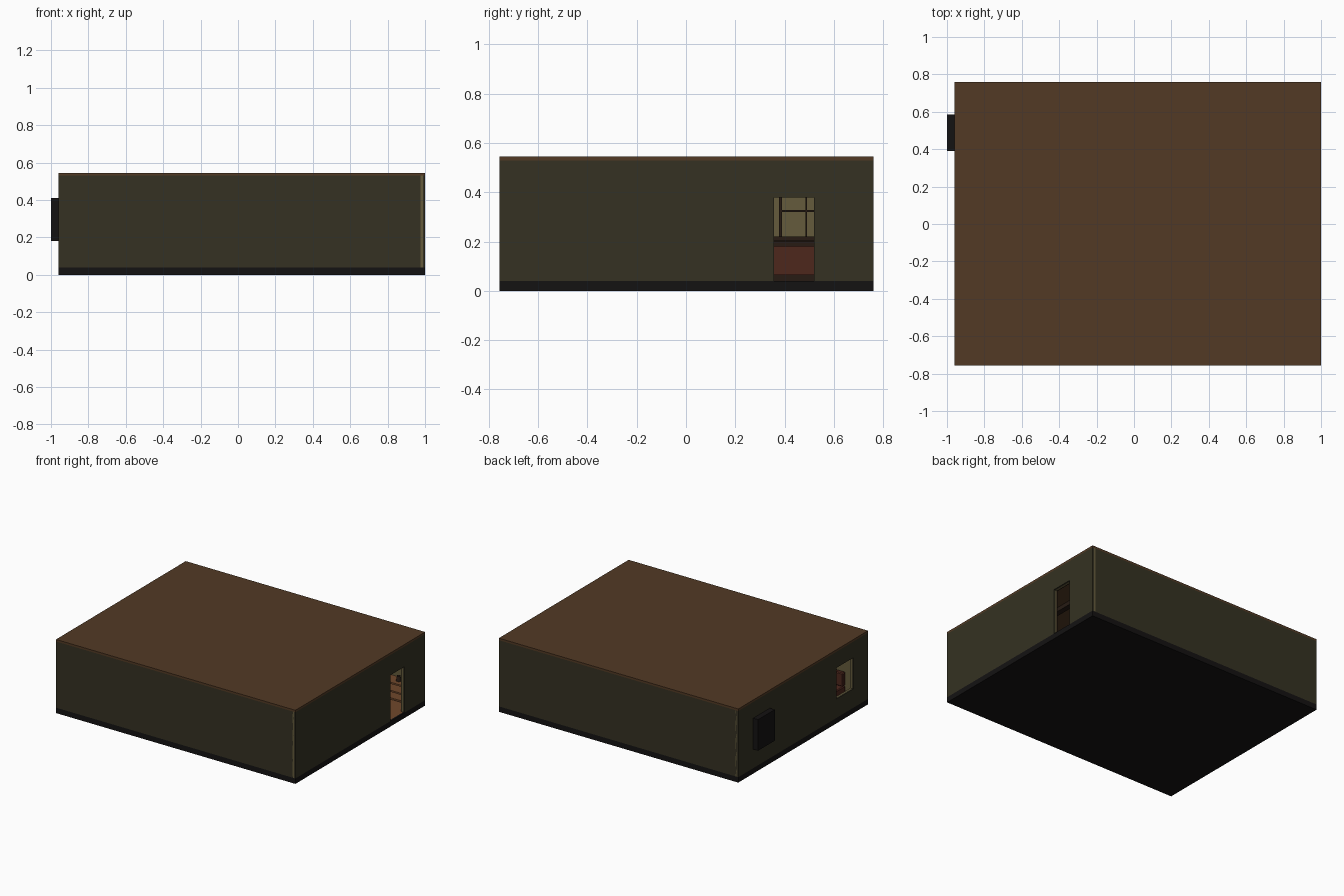
import bpy, bmesh
from mathutils import Matrix, Vector

if "Cube" in bpy.data.objects:
    bpy.data.objects.remove(bpy.data.objects["Cube"])


def mat(name, r, g, b):
    m = bpy.data.materials.new(name)
    m.diffuse_color = (r, g, b, 1)
    m.use_nodes = True
    m.node_tree.nodes["Principled BSDF"].inputs["Base Color"].default_value = m.diffuse_color
    return m


OUTER = mat("olive_wall", .035, .031, .016)
INNER = mat("inner_wall", .13, .105, .045)
ROOF = mat("roof_brown", .085, .042, .018)
BASE = mat("dark_base", .007, .006, .006)
TRIM = mat("dark_trim", .02, .011, .007)
RED = mat("red_wood", .075, .02, .012)
WOOD = mat("warm_wood", .16, .065, .025)


def boxes(name, spans, material, bevel=0):
    """One object from boxes given as (x0, x1, y0, y1, z0, z1)."""
    bm = bmesh.new()
    for x0, x1, y0, y1, z0, z1 in spans:
        lo, hi = Vector((x0, y0, z0)), Vector((x1, y1, z1))
        bmesh.ops.create_cube(bm, size=1, matrix=Matrix.Translation((lo + hi) / 2)
                              @ Matrix.Diagonal((*(hi - lo), 1)))
    return finish(name, bm, material, bevel)


def finish(name, bm, material, bevel=0):
    me = bpy.data.meshes.new(name)
    bm.to_mesh(me)
    bm.free()
    me.materials.append(material)
    ob = bpy.data.objects.new(name, me)
    bpy.context.collection.objects.link(ob)
    if bevel:
        mod = ob.modifiers.new("bevel", 'BEVEL')
        mod.width = bevel
    return ob


def cylinder(name, x, y, z0, z1, r0, r1, material, sides=16):
    bm = bmesh.new()
    bmesh.ops.create_cone(bm, cap_ends=True, segments=sides, radius1=r0, radius2=r1,
                          depth=z1 - z0, matrix=Matrix.Translation((x, y, (z0 + z1) / 2)))
    return finish(name, bm, material)


X0, X1, Y0, Y1 = -.96, 1.0, -.757, .76
FLOOR, CEIL, TOP, T = .04, .53, .545, .012


def side_wall(name, x0, x1, holes, material):
    """Wall facing x, split around openings (y0, y1, z0, z1) sorted by y."""
    spans, y = [], Y0
    for a, b, lo, hi in holes:
        spans.append((x0, x1, y, a, FLOOR, CEIL))
        if lo > FLOOR:
            spans.append((x0, x1, a, b, FLOOR, lo))
        spans.append((x0, x1, a, b, hi, CEIL))
        y = b
    spans.append((x0, x1, y, Y1, FLOOR, CEIL))
    boxes(name, spans, material)


# shell: base, roof and two-layer walls
boxes("base", [(X0, X1, Y0, Y1, 0, .035)], BASE)
boxes("floor", [(X0 + T, X1 - T, Y0 + T, Y1 - T, .035, FLOOR)], WOOD)
boxes("base_edge", [(X0, X1, Y0, Y0 + T, .035, FLOOR), (X0, X1, Y1 - T, Y1, .035, FLOOR),
                    (X0, X0 + T, Y0 + T, Y1 - T, .035, FLOOR),
                    (X1 - T, X1, Y0 + T, Y1 - T, .035, FLOOR)], BASE)
boxes("roof", [(X0, X1, Y0, Y1, CEIL, TOP)], ROOF)
door = [(.357, .52, FLOOR, .38)]
windows = [(-.585, -.39, .18, .41), (.39, .585, .18, .41)]
side_wall("right_wall", X1 - T, X1, door, OUTER)
side_wall("right_wall_lining", X1 - 2 * T, X1 - T, door, INNER)
side_wall("left_wall", X0, X0 + T, windows, OUTER)
side_wall("left_wall_lining", X0 + T, X0 + 2 * T, windows, INNER)
boxes("front_back_walls", [(X0, X1, Y0, Y0 + T, FLOOR, CEIL),
                           (X0, X1, Y1 - T, Y1, FLOOR, CEIL)], OUTER)
boxes("front_back_lining", [(X0 + T, X1 - T, Y0 + T, Y0 + 2 * T, FLOOR, CEIL),
                            (X0 + T, X1 - T, Y1 - 2 * T, Y1 - T, FLOOR, CEIL)], INNER)

# window box outside the left wall, with a light pane inside
boxes("window_box", [(-1, X0, .39, .585, .18, .41)], BASE)
boxes("window_pane", [(X0, X0 + .006, .39, .585, .18, .41)], INNER)

# window frames and crossbars
xf0, xf1 = X0 + 2 * T, X0 + 2 * T + .01
a, b, lo, hi = windows[1]
boxes("window_frame", [(xf0, xf1, a - .012, a, lo - .012, hi + .012),
                       (xf0, xf1, b, b + .012, lo - .012, hi + .012),
                       (xf0, xf1, a, b, hi, hi + .012),
                       (xf0, xf1, a, b, lo - .012, lo),
                       (X0 + .008, xf1, .484, .491, lo, hi),
                       (X0 + .008, xf1, a, b, .321, .328)], TRIM)

# door jambs and lintel
boxes("door_frame", [(X1 - .03, X1 - .024, .345, .357, FLOOR, .392),
                     (X1 - .03, X1 - .024, .52, .532, FLOOR, .392),
                     (X1 - .03, X1 - .024, .357, .52, .38, .392)], TRIM)

# ceiling beams and skirting
boxes("ceiling_beams", [(x - .02, x + .02, Y0 + .024, Y1 - .024, CEIL - .03, CEIL)
                        for x in (-.64, -.32, 0, .32, .64)], TRIM)
boxes("skirting", [(X0 + .024, X1 - .024, Y0 + .024, Y0 + .032, FLOOR, .065),
                   (X0 + .024, X1 - .024, Y1 - .032, Y1 - .024, FLOOR, .065)], TRIM)

# counter seen through the door
boxes("counter_body", [(-.58, -.46, .1, .73, .065, .18)], RED)
boxes("counter_plinth", [(-.57, -.47, .1, .73, FLOOR, .065)], TRIM)
boxes("counter_top", [(-.60, -.44, .09, .73, .205, .22),
                      (-.59, -.45, .095, .73, .18, .2),
                      (-.58, -.46, .1, .73, .2, .205)], TRIM)

# sideboard behind the door, with open shelves
boxes("sideboard", [(.5, .95, .63, .73, z, z + .012) for z in (.045, .1, .16)]
      + [(x, x + .012, .63, .73, FLOOR, .16) for x in (.5, .72, .938)], WOOD)
for i, x in enumerate((.6, .72, .84)):
    cylinder(f"jar_{i}", x, .68, .172, .21, .018, .012, TRIM)

# benches and tables along the front wall
for i, x in enumerate((-.6, 0, .6)):
    boxes(f"table_top_{i}", [(x - .13, x + .13, -.5, -.3, .15, .165)], WOOD, .003)
    boxes(f"table_legs_{i}", [(x + sx * .11 - .01, x + sx * .11 + .01, y, y + .02, FLOOR, .15)
                              for sx in (-1, 1) for y in (-.49, -.33)], TRIM)
    boxes(f"bench_{i}", [(x - .2, x + .2, -.72, -.57, FLOOR, .11),
                         (x - .2, x + .2, -.725, -.69, .11, .21)], RED, .006)
